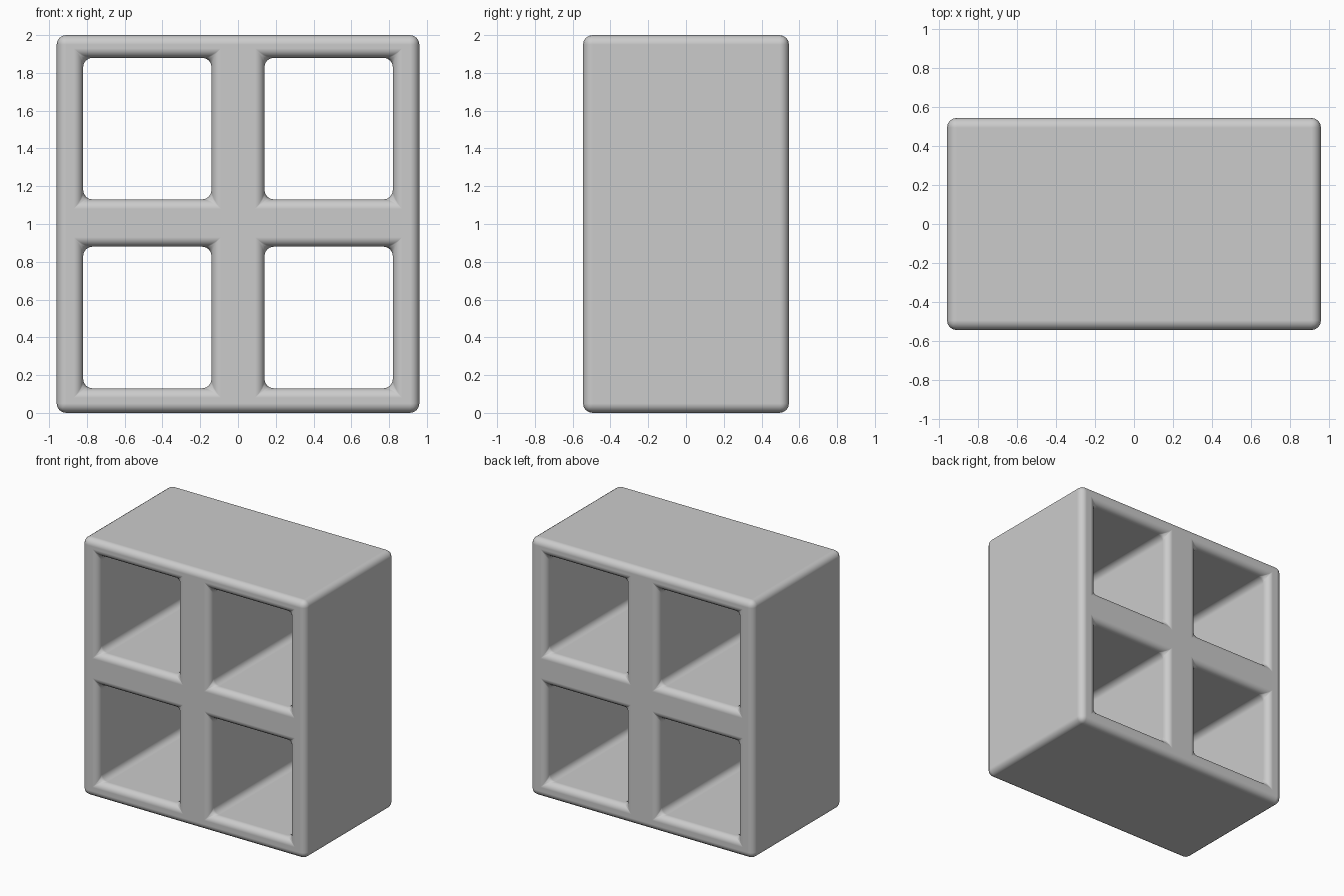
import bpy, bmesh
from mathutils import Vector

if "Cube" in bpy.data.objects:
    bpy.data.objects.remove(bpy.data.objects["Cube"])

HALF_DEPTH = 0.545
XS = [-0.96, -0.82, -0.14, 0.14, 0.82, 0.96]
ZS = [0.0, 0.13, 0.88, 1.13, 1.88, 2.0]

# Front lattice with four open compartments, extruded to full depth
bm = bmesh.new()
grid = [[bm.verts.new((x, -HALF_DEPTH, z)) for z in ZS] for x in XS]
for i in range(5):
    for j in range(5):
        if i % 2 and j % 2:
            continue
        bm.faces.new((grid[i][j], grid[i + 1][j], grid[i + 1][j + 1], grid[i][j + 1]))
back = bmesh.ops.extrude_face_region(bm, geom=bm.faces[:], use_keep_orig=True)["geom"]
bmesh.ops.translate(bm, vec=Vector((0, 2 * HALF_DEPTH, 0)),
                    verts=[g for g in back if isinstance(g, bmesh.types.BMVert)])
bmesh.ops.recalc_face_normals(bm, faces=bm.faces[:])

mesh = bpy.data.meshes.new("cube_shelf")
bm.to_mesh(mesh)
bm.free()
shelf = bpy.data.objects.new("cube_shelf", mesh)
bpy.context.collection.objects.link(shelf)

# Soft rounding on outer edges, rims and inner corners
bevel = shelf.modifiers.new("rounding", 'BEVEL')
bevel.width = 0.05
bevel.segments = 4
bevel.limit_method = 'ANGLE'
bevel.harden_normals = True

bpy.context.view_layer.objects.active = shelf
shelf.select_set(True)
bpy.ops.object.shade_smooth()
